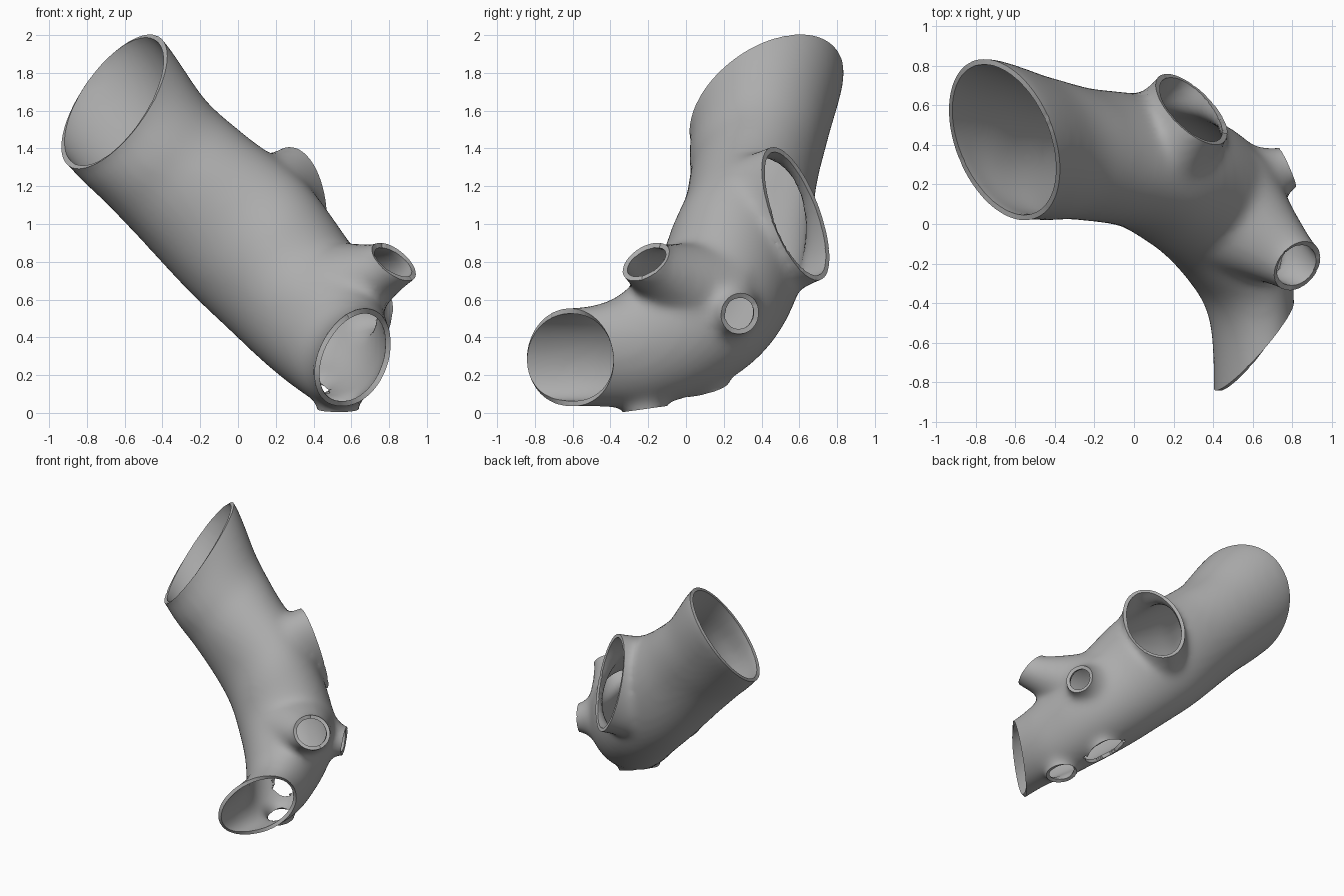
import bpy, bmesh, math
from mathutils import Vector

if "Cube" in bpy.data.objects:
    bpy.data.objects.remove(bpy.data.objects["Cube"])

WALL = 0.027

grey = bpy.data.materials.new("plain_grey")
grey.diffuse_color = (0.42, 0.42, 0.42, 1)
grey.use_nodes = True
grey.node_tree.nodes["Principled BSDF"].inputs["Base Color"].default_value = grey.diffuse_color


def spline(nodes, steps):
    """Catmull-Rom through rows of numbers."""
    rows = []
    n = len(nodes)
    for i in range(n - 1):
        a, b, c, d = (nodes[max(i - 1, 0)], nodes[i], nodes[i + 1], nodes[min(i + 2, n - 1)])
        for k in range(steps):
            t = k / steps
            rows.append([0.5 * (2 * q + (r - p) * t + (2 * p - 5 * q + 4 * r - s) * t * t
                                + (3 * q - p - 3 * r + s) * t ** 3)
                         for p, q, r, s in zip(a, b, c, d)])
    rows.append(list(nodes[-1]))
    return rows


def axes(n, up, tilt=0.0):
    """Side and up directions of a cross-section, turned by tilt."""
    side = n.cross(Vector(up)).normalized()
    v = side.cross(n)
    return (side * math.cos(tilt) + v * math.sin(tilt),
            v * math.cos(tilt) - side * math.sin(tilt))


def loft(bm, rows, up=(0, 0, 1), sides=40):
    """Closed tube; each row is centre xyz, direction xyz, side radius, up radius, tilt."""
    rings = []
    for row in rows:
        c, n = Vector(row[:3]), Vector(row[3:6]).normalized()
        side, v = axes(n, up, row[8])
        rings.append([bm.verts.new(c + side * row[6] * math.cos(a) + v * row[7] * math.sin(a))
                      for a in (2 * math.pi * i / sides for i in range(sides))])
    faces = [bm.faces.new(rings[0]), bm.faces.new(rings[-1][::-1])]
    for r, s in zip(rings, rings[1:]):
        for i in range(sides):
            j = (i + 1) % sides
            faces.append(bm.faces.new((r[i], s[i], s[j], r[j])))
    bmesh.ops.recalc_face_normals(bm, faces=faces)


bm = bmesh.new()

# Main curved trunk, from the wide upper mouth to the lower front mouth
loft(bm, spline([
    (-0.72, 0.393, 1.703, 0.71, 0.40, -0.58, 0.40, 0.465, 0.7),
    (-0.655, 0.43, 1.65, 0.71, 0.40, -0.58, 0.40, 0.463, 0.7),
    (-0.47, 0.385, 1.42, 0.66, 0.15, -0.70, 0.365, 0.39, 0.4),
    (-0.27, 0.355, 1.225, 0.66, -0.05, -0.72, 0.335, 0.39, 0),
    (0.07, 0.30, 0.91, 0.66, -0.30, -0.68, 0.34, 0.43, 0),
    (0.37, 0.12, 0.57, 0.50, -0.70, -0.45, 0.36, 0.39, 0),
    (0.53, -0.20, 0.37, 0.30, -0.93, -0.20, 0.27, 0.335, 0.15),
    (0.60, -0.50, 0.30, 0.10, -1.0, 0.0, 0.20, 0.28, 0.4),
    (0.61, -0.98, 0.29, 0.05, -1.0, 0.0, 0.18, 0.285, 0.52)], 6))

# Side branches: centre, direction, end radii, base centre, base radii, flare power, up axis
BRANCHES = [
    ((0.29, 0.58, 1.055), (0.57, 0.76, 0.28), (0.22, 0.38),
     (0.10, 0.32, 0.95), (0.34, 0.39), 1.5, (0, -0.39, 0.92)),
    ((0.83, -0.215, 0.795), (0.55, -0.46, 0.69), (0.14, 0.14),
     (0.46, 0.07, 0.69), (0.33, 0.33), 1.2, (0, 0, 1)),
    ((0.775, 0.285, 0.525), (0.9, 0.4, -0.1), (0.108, 0.108),
     (0.50, 0.17, 0.57), (0.30, 0.30), 1.2, (0, 0, 1)),
    ((0.40, 0.125, 0.135), (-0.3, 0.28, -1), (0.10, 0.10),
     (0.42, 0.09, 0.40), (0.24, 0.24), 1.2, (0, 1, 0)),
    ((0.53, -0.22, 0.02), (0, 0.14, -1), (0.11, 0.11),
     (0.54, -0.17, 0.30), (0.23, 0.23), 1.2, (0, 1, 0)),
]
# Mouth cuts: centre, direction, side radius, up radius, up axis
cuts = [((-0.655, 0.43, 1.65), (-0.71, -0.40, 0.58), 0.45, 0.45, (0, 0, 1)),
        ((0.61, -0.61, 0.29), (0.75, -0.63, -0.19), 0.32, 0.32, (0, 0, 1))]
for c, n, end, base_c, base, power, up in BRANCHES:
    n = Vector(n).normalized()
    c = Vector(c)
    rows = []
    for t in [1, 0.8, 0.6, 0.4, 0.2, 0]:
        f = t ** power                      # flare toward the trunk
        p = c.lerp(Vector(base_c), t)
        rows.append([*p, *n, *(e + (b - e) * f for e, b in zip(end, base)), 0])
    rows.append([*(c + n * 0.11), *n, *end, 0])
    loft(bm, rows, up, 32)
    cuts.append((c, n, *end, up))

me = bpy.data.meshes.new("branching_tube")
bm.to_mesh(me)
bm.free()
tube = bpy.data.objects.new("branching_tube", me)
bpy.context.collection.objects.link(tube)

# Fuse trunk and branches and soften the joints
rm = tube.modifiers.new("fuse", 'REMESH')
rm.mode = 'VOXEL'
rm.voxel_size = 0.025
sm = tube.modifiers.new("soften", 'SMOOTH')
sm.factor = 0.5
sm.iterations = 18
dg = bpy.context.evaluated_depsgraph_get()
fused = bpy.data.meshes.new_from_object(tube.evaluated_get(dg))
tube.modifiers.clear()
tube.data = fused

# Slice each mouth open
bm = bmesh.new()
bm.from_mesh(fused)
for c, n, rs, ru, up in cuts:
    c, n = Vector(c), Vector(n).normalized()
    side, v = axes(n, up)
    faces = []
    for f in bm.faces:
        d = f.calc_center_median() - c
        if -0.1 < d.dot(n) < 0.6 and math.hypot(d.dot(side) / rs, d.dot(v) / ru) < 1.4:
            faces.append(f)
    geom = set(faces)
    for f in faces:
        geom.update(f.edges)
        geom.update(f.verts)
    bmesh.ops.bisect_plane(bm, geom=list(geom), plane_co=c, plane_no=n, clear_outer=True)
bmesh.ops.remove_doubles(bm, verts=bm.verts, dist=0.004)
bm.to_mesh(fused)
bm.free()
fused.materials.clear()
fused.materials.append(grey)

# Wall thickness
wall = tube.modifiers.new("wall", 'SOLIDIFY')
wall.thickness = WALL
wall.offset = -1
bpy.context.view_layer.objects.active = tube
tube.select_set(True)
bpy.ops.object.modifier_apply(modifier="wall")
bpy.ops.object.shade_smooth_by_angle(angle=math.radians(40))
